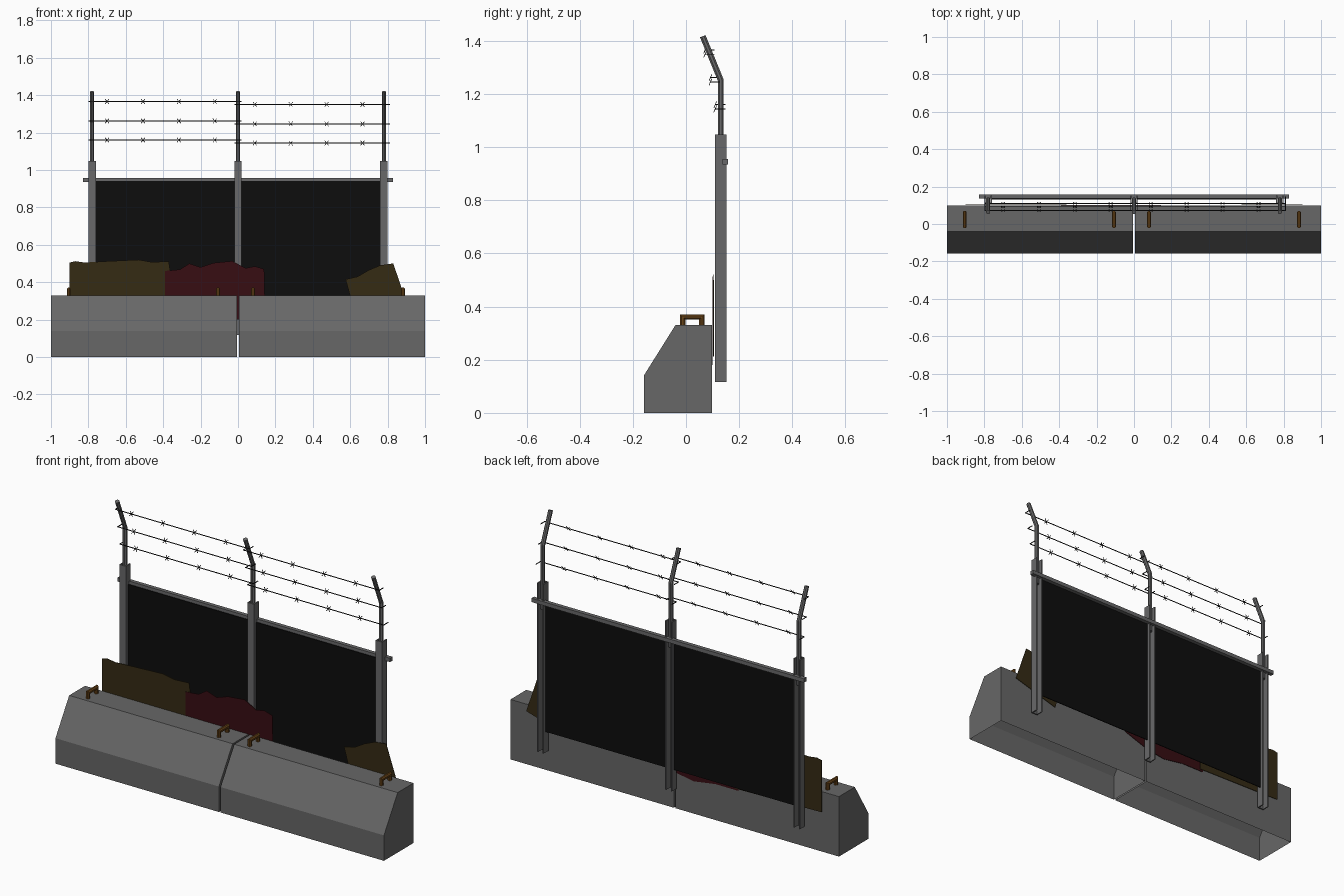
import bpy, bmesh, math
from mathutils import Vector

if "Cube" in bpy.data.objects:
    bpy.data.objects.remove(bpy.data.objects["Cube"])


def mat(name, rgb):
    m = bpy.data.materials.new(name)
    m.diffuse_color = (*rgb, 1)
    m.use_nodes = True
    m.node_tree.nodes["Principled BSDF"].inputs["Base Color"].default_value = m.diffuse_color
    return m


CONCRETE = mat("concrete grey", (0.135, 0.135, 0.135))
STEEL = mat("steel grey", (0.14, 0.14, 0.142))
BLACK = mat("black mesh", (0.004, 0.004, 0.004))
WIRE = mat("dark wire", (0.012, 0.012, 0.012))
BROWN = mat("brown cloth", (0.036, 0.024, 0.007))
RED = mat("dark red cloth", (0.038, 0.004, 0.006))
RUST = mat("rust", (0.14, 0.058, 0.009))


def finish(bm, name, material):
    bmesh.ops.recalc_face_normals(bm, faces=bm.faces)
    me = bpy.data.meshes.new(name)
    bm.to_mesh(me)
    bm.free()
    me.materials.append(material)
    ob = bpy.data.objects.new(name, me)
    bpy.context.collection.objects.link(ob)
    return ob


def prism(name, outline, direction, material, open_bottom=False):
    """Extrude a flat outline of 3D points along a direction."""
    bm = bmesh.new()
    f = bm.faces.new([bm.verts.new(p) for p in outline])
    r = bmesh.ops.extrude_face_region(bm, geom=[f], use_keep_orig=True)
    vs = [g for g in r["geom"] if isinstance(g, bmesh.types.BMVert)]
    bmesh.ops.translate(bm, verts=vs, vec=direction)
    bmesh.ops.recalc_face_normals(bm, faces=bm.faces)
    if open_bottom:
        low = [f for f in bm.faces if all(v.co.z < 0.001 for v in f.verts)]
        bmesh.ops.delete(bm, geom=low, context='FACES_ONLY')
    return finish(bm, name, material)


def box(name, x0, x1, y0, y1, z0, z1, material):
    return prism(name, [(x0, y0, z0), (x1, y0, z0), (x1, y1, z0), (x0, y1, z0)],
                 (0, 0, z1 - z0), material)


def add_tube(bm, path, r, sides):
    """Sweep a polygon along a path with mitred corners."""
    pts = [Vector(p) for p in path]
    d = [(b - a).normalized() for a, b in zip(pts, pts[1:])]
    ref = Vector((1, 0, 0))
    if abs(d[0].x) > 0.9:
        ref = Vector((0, 0, 1))
    u = d[0].cross(ref).normalized()
    w = d[0].cross(u).normalized()
    ring = []
    for k in range(sides):
        a = 2 * math.pi * (k + 0.5) / sides
        ring.append(pts[0] + r * (math.cos(a) * u + math.sin(a) * w))
    rings = [ring]
    for i in range(1, len(pts)):
        n = (d[i - 1] + d[i]).normalized() if i < len(d) else d[i - 1]
        # slide each corner along the segment onto the mitre plane
        ring = [p + d[i - 1] * ((pts[i] - p).dot(n) / d[i - 1].dot(n)) for p in ring]
        rings.append(ring)
    vs = [[bm.verts.new(p) for p in q] for q in rings]
    for a, b in zip(vs, vs[1:]):
        for k in range(sides):
            j = (k + 1) % sides
            bm.faces.new((a[k], a[j], b[j], b[k]))
    bm.faces.new(vs[0])
    bm.faces.new(vs[-1])


def tube(name, path, r, sides, material):
    bm = bmesh.new()
    add_tube(bm, path, r, sides)
    return finish(bm, name, material)


# Concrete barriers with a sloped front, hollow underneath
profile = [(-0.159, 0), (-0.159, 0.14), (-0.04, 0.33), (0.098, 0.33), (0.098, 0)]
for side, x0 in (("left", -1), ("right", 0.005)):
    prism(side + "_barrier", [(x0, y, z) for y, z in profile], (0.995, 0, 0),
          CONCRETE, open_bottom=True)

# Lifting handles
for i, x in enumerate((-0.905, -0.107, 0.08, 0.882)):
    tube(f"lifting_handle_{i}", [(x, -0.012, 0.32), (x, -0.012, 0.361),
                                 (x, 0.06, 0.361), (x, 0.06, 0.32)], 0.011, 8, RUST)

# Channel posts open at the back, with bent tubes on top
POSTS = (-0.78, 0, 0.78)
for i, x in enumerate(POSTS):
    w, t, yf, yb = 0.02, 0.006, 0.11, 0.152
    sec = [(-w, yf), (w, yf), (w, yb), (w - t, yb), (w - t, yf + t),
           (t - w, yf + t), (t - w, yb), (-w, yb)]
    prism(f"channel_post_{i}", [(x + a, b, 0.117) for a, b in sec], (0, 0, 0.93), STEEL)
    tube(f"bent_arm_{i}", [(x, 0.131, 0.9), (x, 0.131, 1.252), (x, 0.063, 1.418)],
         0.012, 8, STEEL)

# Fence panels and top rail
for side, x in (("left", -0.765), ("right", 0.015)):
    box(side + "_fence_panel", x, x + 0.75, 0.13, 0.135, 0.23, 0.94, BLACK)
box("top_rail", -0.83, 0.83, 0.137, 0.159, 0.935, 0.956, STEEL)

# Barbed wire: strands hooked round the posts, with crossed barbs
for side, x0, x1, dz in (("left", -0.797, 0.018, 0.0), ("right", -0.018, 0.81, -0.016)):
    for k, (y, yh, z) in enumerate(((0.110, 0.148, 1.16), (0.092, 0.128, 1.262),
                                    (0.072, 0.108, 1.366))):
        bm = bmesh.new()
        z += dz
        add_tube(bm, [(x0, yh, z), (x0, y, z), (x1, y, z), (x1, yh, z)], 0.0025, 4)
        first = -0.7 if side == "left" else 0.09
        for j in range(4):
            bx = first + j * 0.192
            for s in (-1, 1):
                add_tube(bm, [(bx - 0.010, y - 0.005 * s, z - 0.012 * s),
                              (bx + 0.010, y + 0.005 * s, z + 0.012 * s)], 0.0018, 4)
        finish(bm, f"{side}_barbed_wire_{k}", WIRE)

# Torn cloth sheets tucked behind the barriers
cloths = {
    "left_brown_cloth": (BROWN, 0.103, [
        (-0.9, 0.22), (-0.9, 0.505), (-0.87, 0.512), (-0.82, 0.505), (-0.7, 0.512),
        (-0.53, 0.52), (-0.46, 0.507), (-0.37, 0.512), (-0.36, 0.44), (-0.37, 0.21)]),
    "red_cloth": (RED, 0.099, [
        (-0.39, 0.2), (-0.39, 0.46), (-0.31, 0.468), (-0.26, 0.5), (-0.2, 0.48),
        (-0.13, 0.503), (-0.03, 0.513), (0.04, 0.475), (0.09, 0.485), (0.14, 0.47),
        (0.145, 0.25), (0.06, 0.22), (0, 0.2), (-0.12, 0.18), (-0.25, 0.2)]),
    "right_brown_cloth": (BROWN, 0.101, [
        (0.63, 0.215), (0.575, 0.415), (0.64, 0.43), (0.7, 0.465), (0.76, 0.49),
        (0.83, 0.5), (0.9, 0.295)]),
}
for name, (m, y, pts) in cloths.items():
    prism(name, [(x, y, z) for x, z in pts], (0, 0.003, 0), m)
